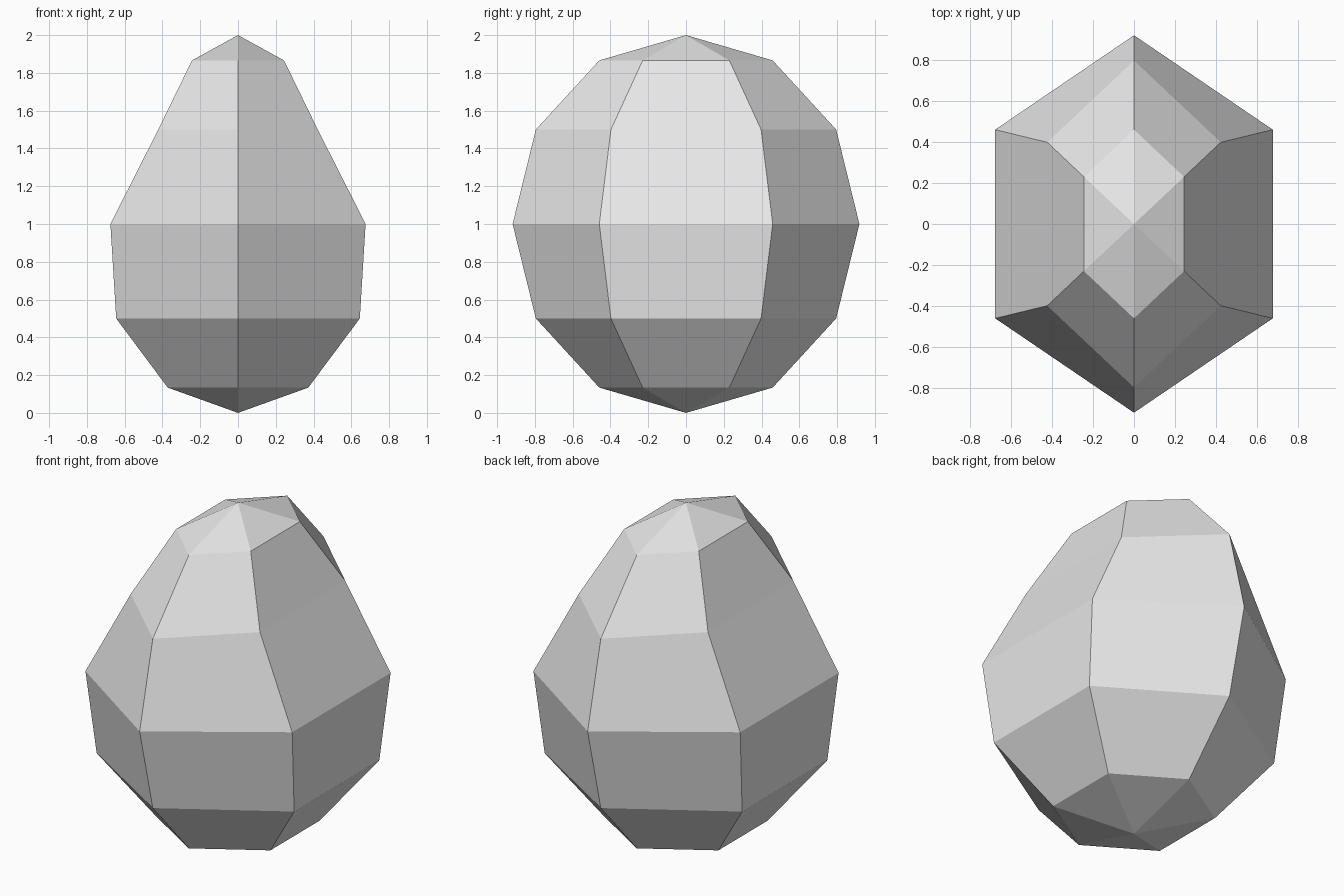
import bpy
import bmesh
from math import sin, cos, pi

cube = bpy.data.objects.get("Cube")
if cube:
    bpy.data.objects.remove(cube, do_unlink=True)

SIDES = 6
DEPTH = 0.918                              # half length along y at the waist
WIDTHS = [0.86, 0.86, 0.78, 0.563, 0.563]  # sideways taper of each ring, bottom to top

# Plain grey stone
grey = bpy.data.materials.new("stone_grey")
grey.use_nodes = True
color = (0.8, 0.8, 0.8, 1)
grey.diffuse_color = color
grey.node_tree.nodes["Principled BSDF"].inputs["Base Color"].default_value = color

# Rings of a coarse sphere, narrowed sideways towards the top
bm = bmesh.new()
rings = []
for i, width in enumerate(WIDTHS):
    lat = pi * (i + 1) / (len(WIDTHS) + 1)
    r, z = sin(lat), 1 - cos(lat)
    rings.append([bm.verts.new((width * r * sin(2 * pi * k / SIDES),
                                DEPTH * r * cos(2 * pi * k / SIDES), z))
                  for k in range(SIDES)])
bottom = bm.verts.new((0, 0, 0))
top = bm.verts.new((0, 0, 2))

# Side facets between rings, and pointed caps at both ends
for k in range(SIDES):
    n = (k + 1) % SIDES
    for low, high in zip(rings, rings[1:]):
        bm.faces.new((low[k], low[n], high[n], high[k]))
    bm.faces.new((bottom, rings[0][n], rings[0][k]))
    bm.faces.new((top, rings[-1][k], rings[-1][n]))
bmesh.ops.recalc_face_normals(bm, faces=bm.faces)

mesh = bpy.data.meshes.new("faceted_stone")
bm.to_mesh(mesh)
bm.free()
mesh.materials.append(grey)
stone = bpy.data.objects.new("faceted_stone", mesh)
bpy.context.collection.objects.link(stone)
